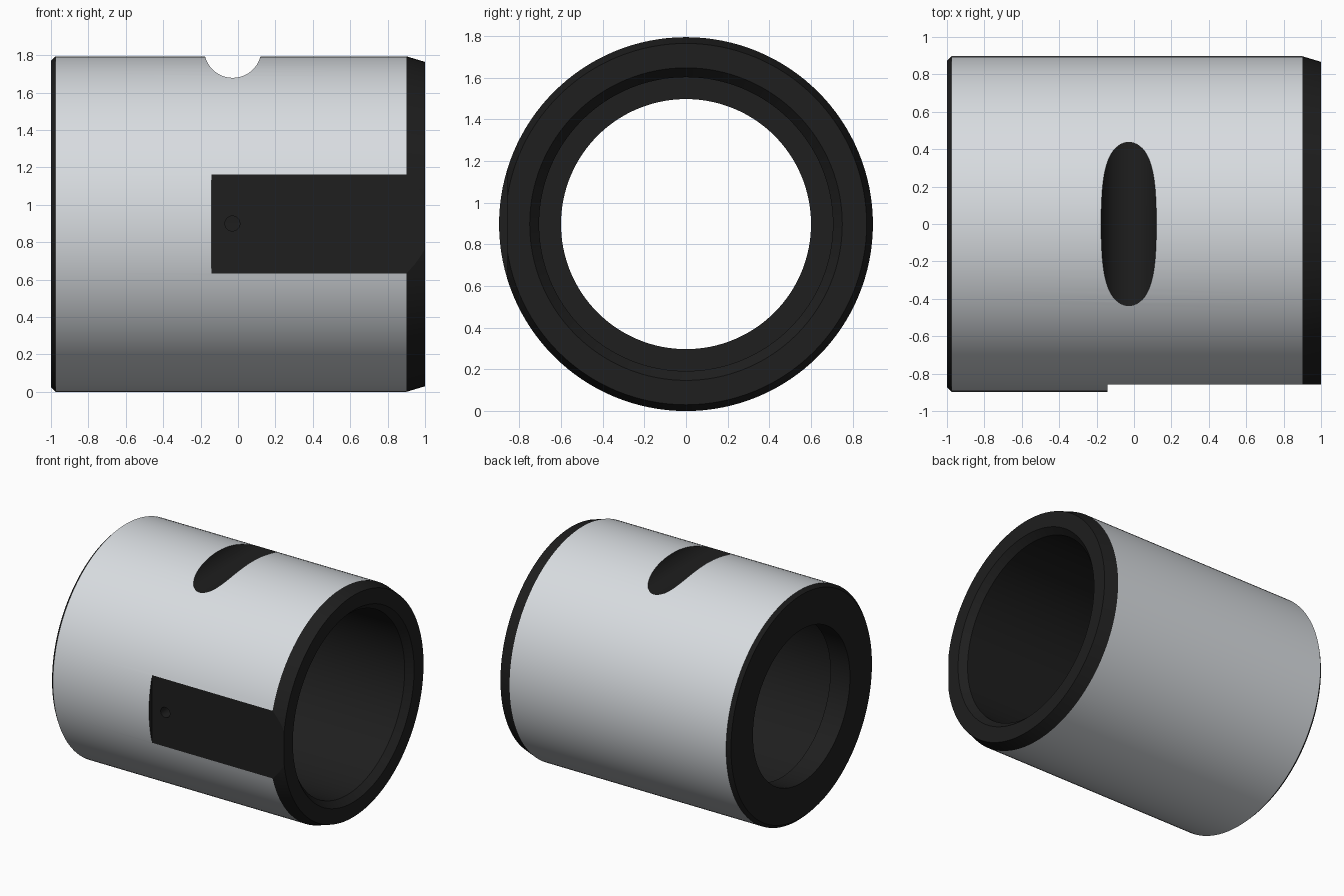
import bpy, bmesh, math
from mathutils import Matrix

if "Cube" in bpy.data.objects:
    bpy.data.objects.remove(bpy.data.objects["Cube"])

R = 0.897   # outer radius, also the height of the axis


def make_object(name, bm):
    bmesh.ops.recalc_face_normals(bm, faces=bm.faces[:])
    mesh = bpy.data.meshes.new(name)
    bm.to_mesh(mesh)
    bm.free()
    obj = bpy.data.objects.new(name, mesh)
    bpy.context.collection.objects.link(obj)
    return obj


def revolve_x(name, profile, steps=128):
    """Closed (x, radius) profile turned around the horizontal axis."""
    bm = bmesh.new()
    rings = []
    for i in range(steps):
        a = 2 * math.pi * i / steps
        rings.append([bm.verts.new((x, r * math.sin(a), R + r * math.cos(a)))
                      for x, r in profile])
    n = len(profile)
    for i in range(steps):
        p, q = rings[i], rings[(i + 1) % steps]
        for j in range(n):
            k = (j + 1) % n
            bm.faces.new((p[j], p[k], q[k], q[j]))
    return make_object(name, bm)


def cylinder_y(name, x, y, z, radius, depth, steps):
    bm = bmesh.new()
    m = Matrix.Translation((x, y, z)) @ Matrix.Rotation(math.pi / 2, 4, 'X')
    bmesh.ops.create_cone(bm, cap_ends=True, segments=steps, radius1=radius,
                          radius2=radius, depth=depth, matrix=m)
    return make_object(name, bm)


def box(name, x0, x1, y0, y1, z0, z1):
    bm = bmesh.new()
    m = (Matrix.Translation(((x0 + x1) / 2, (y0 + y1) / 2, (z0 + z1) / 2))
         @ Matrix.Diagonal((x1 - x0, y1 - y0, z1 - z0, 1)))
    bmesh.ops.create_cube(bm, size=1, matrix=m)
    return make_object(name, bm)


def material(name, color):
    mat = bpy.data.materials.new(name)
    mat.diffuse_color = (*color, 1)
    mat.use_nodes = True
    mat.node_tree.nodes["Principled BSDF"].inputs["Base Color"].default_value = mat.diffuse_color
    return mat


# Sleeve: chamfered ends, wide bore from the right, narrower lip on the left
sleeve = revolve_x("sleeve", [
    (-1.0, 0.872), (-0.975, R), (0.9, R), (1.0, 0.867),
    (1.0, 0.75), (0.95, 0.705), (-0.83, 0.705), (-0.83, 0.60), (-1.0, 0.60)])

# Cutters: round cross groove on top, flat on the front, small hole in the flat
cutters = [
    cylinder_y("groove_cutter", -0.028, 0, 1.832, 0.153, 2.2, 64),
    box("flat_cutter", -0.143, 1.2, -1.2, -0.857, 0.4, 1.4),
    cylinder_y("pin_hole_cutter", -0.03, -0.8, 0.9, 0.04, 0.4, 32),
]
for cutter in cutters:
    cutter.hide_render = True
    cutter.hide_set(True)
    mod = sleeve.modifiers.new(cutter.name, 'BOOLEAN')
    mod.operation = 'DIFFERENCE'
    mod.solver = 'EXACT'
    mod.object = cutter

# Apply the cuts, then smooth the round faces while keeping edges sharp
bpy.context.view_layer.objects.active = sleeve
sleeve.select_set(True)
for mod in list(sleeve.modifiers):
    bpy.ops.object.modifier_apply(modifier=mod.name)
for cutter in cutters:
    bpy.data.objects.remove(cutter)
bpy.ops.object.shade_smooth_by_angle(angle=math.radians(14))

# Bright outer skin, black everywhere else
sleeve.data.materials.clear()
sleeve.data.materials.append(material("black", (0.013, 0.013, 0.013)))
sleeve.data.materials.append(material("steel", (0.69, 0.72, 0.75)))
for face in sleeve.data.polygons:
    radial = face.center.copy()
    radial.x = 0
    radial.z -= R
    on_skin = radial.length > R - 0.01
    outward = face.normal.dot(radial.normalized()) > 0.99
    flat_x = abs(face.normal.x) < 0.05
    face.material_index = int(on_skin and outward and flat_x)
